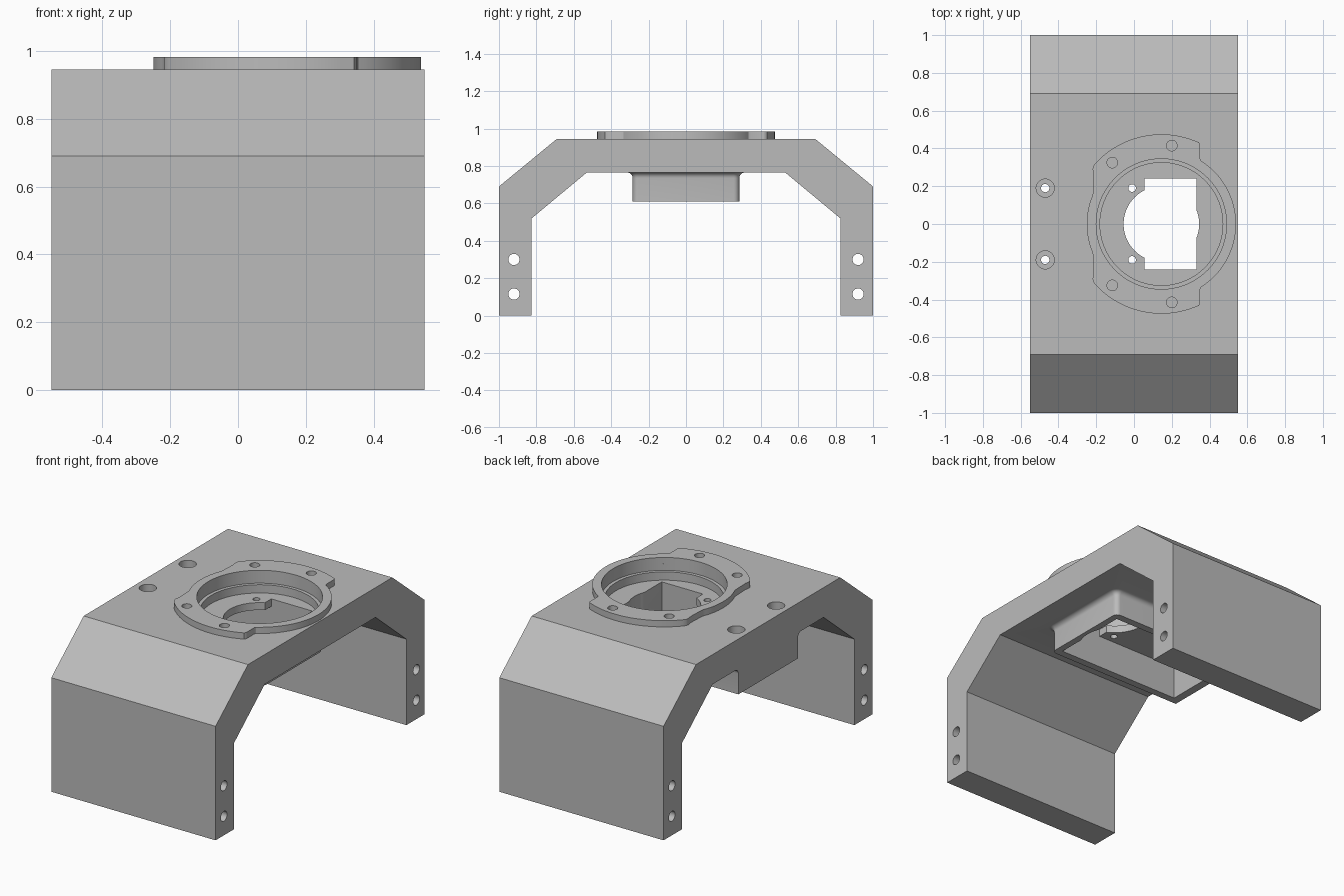
import bpy, bmesh, math
from mathutils import Matrix, Vector

cube = bpy.data.objects.get("Cube")
if cube:
    bpy.data.objects.remove(cube, do_unlink=True)

grey = bpy.data.materials.new("plain grey")
grey.use_nodes = True
grey.diffuse_color = (0.5, 0.5, 0.5, 1)
grey.node_tree.nodes["Principled BSDF"].inputs["Base Color"].default_value = (0.5, 0.5, 0.5, 1)

CX = 0.145          # axis of the round bore
TOP = 0.945         # top of the bridge


def loft(name, rings):
    """Closed solid through matching rings of 3D points."""
    bm = bmesh.new()
    loops = [[bm.verts.new(p) for p in ring] for ring in rings]
    for a, b in zip(loops, loops[1:]):
        for i in range(len(a)):
            j = (i + 1) % len(a)
            bm.faces.new((a[i], a[j], b[j], b[i]))
    bm.faces.new(loops[0][::-1])
    bm.faces.new(loops[-1])
    bmesh.ops.recalc_face_normals(bm, faces=bm.faces[:])
    mesh = bpy.data.meshes.new(name)
    bm.to_mesh(mesh)
    bm.free()
    mesh.materials.append(grey)
    obj = bpy.data.objects.new(name, mesh)
    bpy.context.collection.objects.link(obj)
    return obj


def prism(name, outline, z0, z1):
    return loft(name, [[(x, y, z) for x, y in outline] for z in (z0, z1)])


def arc(cx, cy, r, start, end, steps):
    angles = [math.radians(start + (end - start) * i / steps) for i in range(steps + 1)]
    return [(cx + r * math.cos(a), cy + r * math.sin(a)) for a in angles]


def drill(x, y, r, z0, z1, steps=32):
    return prism("cutter", arc(x, y, r, 0, 360, steps)[:-1], z0, z1)


def block(x0, x1, y, z0, z1):
    return prism("cutter", [(x0, -y), (x1, -y), (x1, y), (x0, y)], z0, z1)


def combine(obj, tool, operation):
    mod = obj.modifiers.new("combine", "BOOLEAN")
    mod.object, mod.operation, mod.solver = tool, operation, "EXACT"
    bpy.ops.object.select_all(action="DESELECT")
    bpy.context.view_layer.objects.active = obj
    obj.select_set(True)
    bpy.ops.object.modifier_apply(modifier=mod.name)
    bpy.data.objects.remove(tool, do_unlink=True)


def cut(obj, *tools):
    for tool in tools:
        combine(obj, tool, "DIFFERENCE")


# Bridge: mirrored half profile swept along x
half = [(0.53, 0.765), (0.825, 0.52), (0.825, 0), (1, 0), (1, 0.69), (0.69, TOP)]
profile = half + [(-y, z) for y, z in reversed(half)]
bracket = loft("bracket", [[(x, y, z) for y, z in profile] for x in (-0.55, 0.55)])


# Housing under the bridge, with rounded corners and a fillet at the top
def housing_outline(grow):
    r = 0.03 + grow
    side = 0.285 + grow
    return ([(-0.55, -side)] + arc(0.34, -0.255, r, -90, 0, 6)
            + arc(0.34, 0.255, r, 0, 90, 6) + [(-0.55, side)])


levels = [(0, 0.61)]
for i in range(7):
    a = math.radians(15 * i)
    levels.append((0.03 * (1 - math.cos(a)), 0.735 + 0.03 * math.sin(a)))
levels.append((0.03, 0.84))
housing = loft("housing", [[(x, y, z) for x, y in housing_outline(g)] for g, z in levels])
combine(bracket, housing, "UNION")

# Cavity, stepped bore and shaped opening through the floor
cut(bracket,
    block(-0.5, 0.33, 0.24, 0.5, 0.81),
    drill(CX, 0, 0.325, 0.855, 1.1, 72),
    drill(CX, 0, 0.345, 0.905, 1.1, 72),
    block(0.055, 0.33, 0.24, 0.7, 0.9),
    drill(CX, 0, 0.2, 0.5, 0.9, 64))

# Screw holes in the floor, counterbored holes in the top, holes along the legs
for s in (-1, 1):
    cut(bracket,
        drill(-0.01, s * 0.19, 0.02, 0.7, 0.9),
        drill(-0.47, s * 0.19, 0.022, 0.7, 1.1),
        drill(-0.47, s * 0.19, 0.048, 0.87, 1.1))
    for z in (0.115, 0.3):
        hole = drill(0, 0, 0.03, -0.7, 0.7)
        hole.data.transform(Matrix.Translation(Vector((0, s * 0.92, z)))
                            @ Matrix.Rotation(math.pi / 2, 4, "Y"))
        cut(bracket, hole)

# Mounting ring: round flange with a wider lobe on each side
lobe = [(0.35, 0.345), (0.35, 0.42), (0.343, 0.433)] + arc(CX, 0, 0.475, 67, 137, 24)
lobe += [(-0.216, 0.305), (-0.219, 0.29), (-0.214, 0.26)]
outline = arc(CX, 0, 0.395, -58, 58, 36) + lobe + arc(CX, 0, 0.395, 157, 203, 16)
outline += [(x, -y) for x, y in reversed(lobe)]
ring = prism("mounting_ring", outline, TOP, 0.983)
cut(ring, drill(CX, 0, 0.345, 0.9, 1.1, 72))
for s in (-1, 1):
    for x, y in ((-0.115, 0.325), (0.2, 0.415)):
        cut(ring, drill(x, s * y, 0.028, 0.9, 1.1))
        cut(bracket, drill(x, s * y, 0.028, 0.87, 1.1))

# Smooth round walls, keep the edges sharp
for obj in (bracket, ring):
    bpy.ops.object.select_all(action="DESELECT")
    bpy.context.view_layer.objects.active = obj
    obj.select_set(True)
    bpy.ops.object.shade_smooth_by_angle(angle=math.radians(25))
